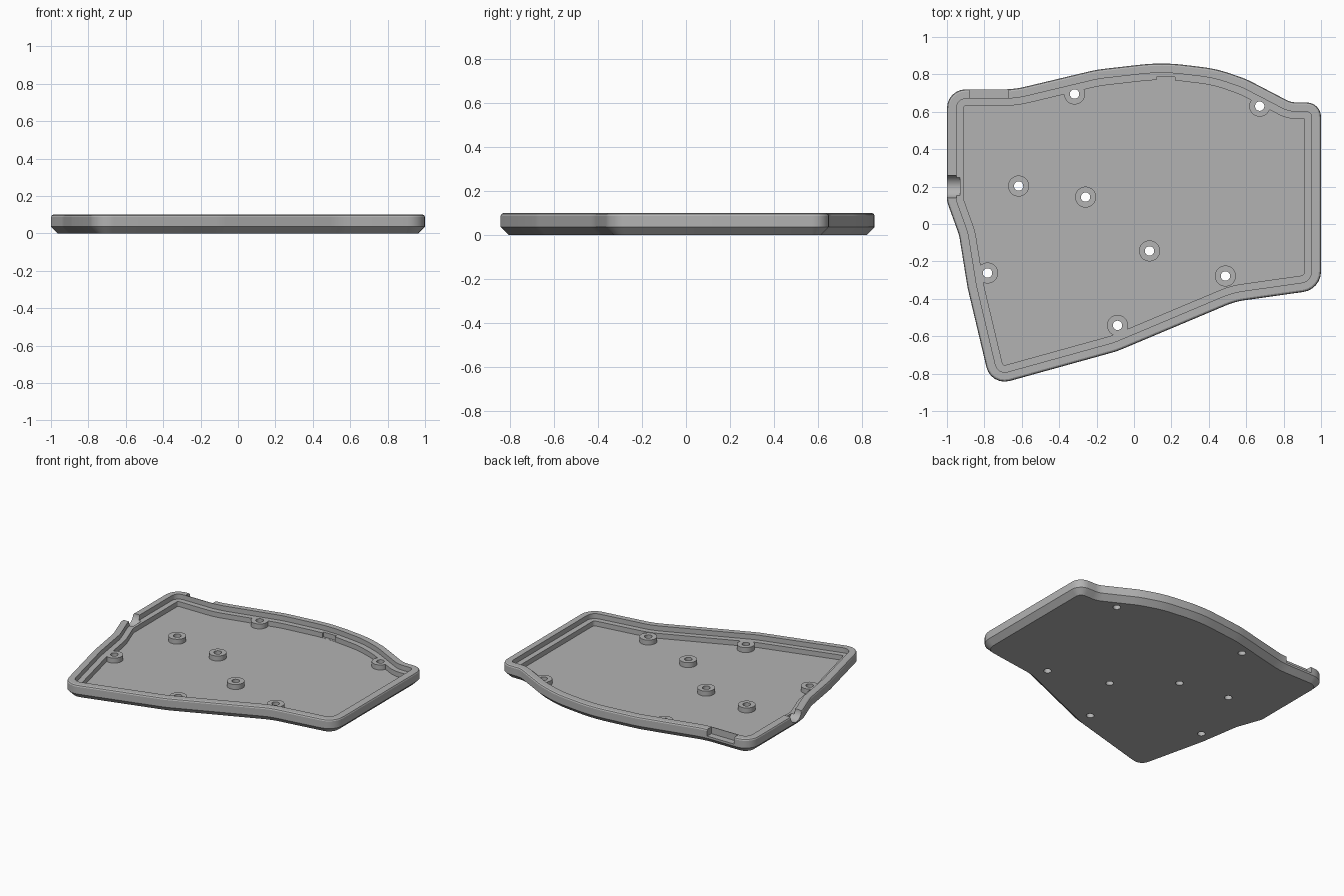
import bpy, bmesh, math
from mathutils import Vector, Matrix

cube = bpy.data.objects.get("Cube")
if cube:
    bpy.data.objects.remove(cube, do_unlink=True)

grey = bpy.data.materials.new("plain grey")
grey.use_nodes = True
colour = (0.45, 0.45, 0.45, 1)
grey.diffuse_color = colour
grey.node_tree.nodes["Principled BSDF"].inputs["Base Color"].default_value = colour

FLOOR, LEDGE, RIM = 0.03, 0.065, 0.1

# Case outline, clockwise: x, y, corner radius
CORNERS = [
    (-1, 0.72, 0.1), (-0.64, 0.72, 0.5), (-0.2, 0.825, 0.7), (0.15, 0.865, 1),
    (0.44, 0.83, 0.7), (0.6, 0.775, 0.5), (0.84, 0.65, 0.12), (1, 0.65, 0.1),
    (1, -0.35, 0.11), (0.54, -0.415, 0.4), (-0.09, -0.68, 0.5),
    (-0.765, -0.867, 0.1), (-0.89, -0.34, 0.5), (-0.935, -0.06, 0.25), (-1, 0.12, 0.1)]
# Screw posts
POSTS = [(-0.318, 0.695), (0.672, 0.63), (-0.617, 0.203), (-0.259, 0.144),
         (0.083, -0.144), (-0.783, -0.262), (0.489, -0.278), (-0.088, -0.542)]


def rounded(corners, steps=6):
    """Replace every corner by an arc touching both neighbouring edges."""
    out = []
    n = len(corners)
    for i, (x, y, r) in enumerate(corners):
        p = Vector((x, y))
        a = Vector(corners[i - 1][:2]) - p
        b = Vector(corners[(i + 1) % n][:2]) - p
        half = a.angle(b) / 2
        cut = min(r / math.tan(half), a.length * 0.48, b.length * 0.48)
        r = cut * math.tan(half)
        a.normalize()
        b.normalize()
        centre = p + (a + b).normalized() * (r / math.sin(half))
        start, end = p + a * cut - centre, p + b * cut - centre
        turn = start.angle_signed(end)
        for k in range(steps + 1):
            out.append(centre + Matrix.Rotation(-turn * k / steps, 2) @ start)
    return out


def inset(points, d):
    """Move a clockwise loop inwards by d."""
    out = []
    for i, p in enumerate(points):
        a = (p - points[i - 1]).normalized()
        b = (points[(i + 1) % len(points)] - p).normalized()
        na, nb = Vector((a.y, -a.x)), Vector((b.y, -b.x))
        out.append(p + (na + nb) * (d / (1 + na.dot(nb))))
    return out


def make(name, bm):
    bmesh.ops.recalc_face_normals(bm, faces=bm.faces)
    mesh = bpy.data.meshes.new(name)
    bm.to_mesh(mesh)
    bm.free()
    mesh.materials.append(grey)
    ob = bpy.data.objects.new(name, mesh)
    bpy.context.collection.objects.link(ob)
    return ob


def cylinders(name, radius, low, high):
    bm = bmesh.new()
    for x, y in POSTS:
        bmesh.ops.create_cone(bm, cap_ends=True, segments=32, radius1=radius,
                              radius2=radius, depth=high - low,
                              matrix=Matrix.Translation((x, y, (low + high) / 2)))
    return make(name, bm)


def box(name, low, high):
    low, high = Vector(low), Vector(high)
    bm = bmesh.new()
    bmesh.ops.create_cube(bm, size=1, matrix=Matrix.Translation((low + high) / 2)
                          @ Matrix.Diagonal((*(high - low), 1)))
    return make(name, bm)


# Tray: cross-section (inset, height) swept round the outline
section = [(0.037, 0), (0, 0.037), (0, RIM - 0.012), (0.004, RIM - 0.004), (0.012, RIM),
           (0.05, RIM), (0.05, LEDGE), (0.088, LEDGE), (0.088, FLOOR)]
outline = rounded(CORNERS)
bm = bmesh.new()
loops = [[bm.verts.new((p.x, p.y, z)) for p in inset(outline, d)] for d, z in section]
count = len(outline)
for low, high in zip(loops, loops[1:]):
    for i in range(count):
        j = (i + 1) % count
        bm.faces.new((low[i], low[j], high[j], high[i]))
bm.faces.new(loops[0])
bm.faces.new(loops[-1])
tray = make("case_tray", bm)

# Posts, screw holes and the openings in the wall and ledge
posts = cylinders("screw_posts", 0.056, 0.012, LEDGE)
holes = cylinders("screw_hole_cutter", 0.025, -0.1, 0.2)
back_gap = box("back_gap_cutter", (-0.88, 0.674, 0.052), (-0.67, 0.9, 0.2))
ledge_gap = box("ledge_gap_cutter", (0.12, 0.7, FLOOR + 0.001), (0.22, 0.785, 0.09))
bm = bmesh.new()
bmesh.ops.create_cone(bm, cap_ends=True, segments=32, radius1=0.06, radius2=0.06, depth=0.14,
                      matrix=Matrix.Translation((-1, 0.2, RIM)) @ Matrix.Rotation(math.pi / 2, 4, "Y"))
side_gap = make("side_gap_cutter", bm)

helpers = [(posts, "UNION")] + [(c, "DIFFERENCE") for c in (holes, back_gap, ledge_gap, side_gap)]
for ob, operation in helpers:
    mod = tray.modifiers.new(ob.name, "BOOLEAN")
    mod.operation = operation
    mod.solver = "EXACT"
    mod.object = ob

# Keep the finished tray only
bpy.context.view_layer.update()
finished = bpy.data.meshes.new_from_object(tray.evaluated_get(bpy.context.evaluated_depsgraph_get()))
tray.modifiers.clear()
tray.data = finished
for ob, _ in helpers:
    bpy.data.objects.remove(ob, do_unlink=True)

bpy.ops.object.select_all(action="DESELECT")
tray.select_set(True)
bpy.context.view_layer.objects.active = tray
bpy.ops.object.shade_smooth_by_angle(angle=math.radians(25))
